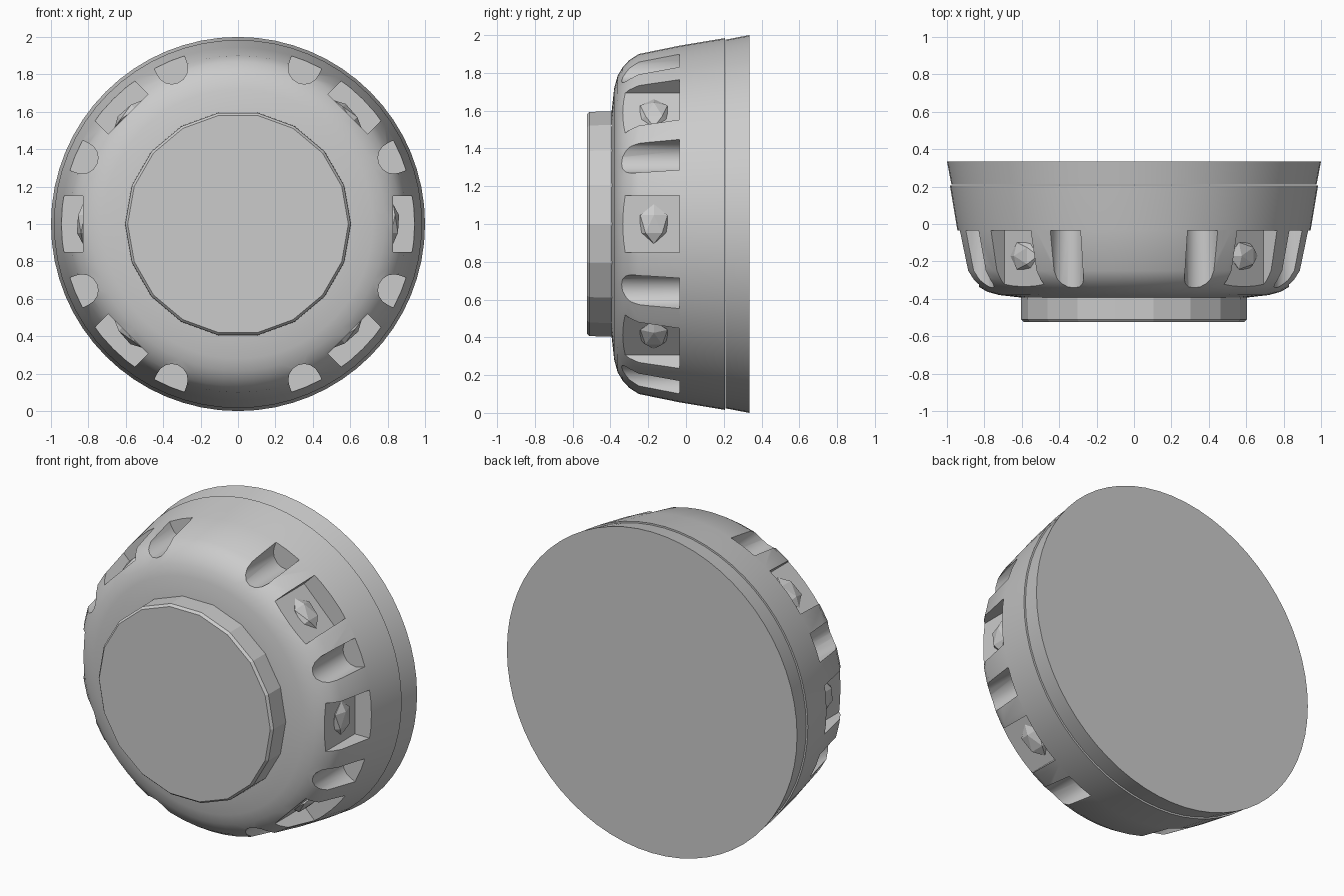
import bpy, bmesh
from math import sin, cos, pi, radians
from mathutils import Matrix, Vector

if "Cube" in bpy.data.objects:
    bpy.data.objects.remove(bpy.data.objects["Cube"])


def new_object(name, bm):
    bmesh.ops.recalc_face_normals(bm, faces=bm.faces)
    mesh = bpy.data.meshes.new(name)
    bm.to_mesh(mesh)
    bm.free()
    ob = bpy.data.objects.new(name, mesh)
    bpy.context.collection.objects.link(ob)
    return ob


def lathe(name, profile, sides):
    """Closed solid turned around the y axis at z = 1; profile is (radius, y)."""
    bm = bmesh.new()
    rings = [[bm.verts.new((r * cos(2 * pi * i / sides), y, 1 + r * sin(2 * pi * i / sides)))
              for i in range(sides)] for r, y in profile]
    for a, b in zip(rings, rings[1:]):
        for i in range(sides):
            j = (i + 1) % sides
            bm.faces.new((a[i], a[j], b[j], b[i]))
    bm.faces.new(rings[0])
    bm.faces.new(rings[-1])
    return new_object(name, bm)


def place(deg):
    """Turns local +x into the radial direction at the given angle."""
    return Matrix.Translation((0, 0, 1)) @ Matrix.Rotation(-radians(deg), 4, 'Y')


def add_prism(bm, outline, y0, y1, mat):
    a = [bm.verts.new(mat @ Vector((x, y0, z))) for x, z in outline]
    b = [bm.verts.new(mat @ Vector((x, y1, z))) for x, z in outline]
    n = len(a)
    bm.faces.new(a)
    bm.faces.new(b[::-1])
    for i in range(n):
        j = (i + 1) % n
        bm.faces.new((a[i], b[i], b[j], a[j]))


def smooth(ob, deg=25):
    bpy.ops.object.select_all(action='DESELECT')
    ob.select_set(True)
    bpy.context.view_layer.objects.active = ob
    bpy.ops.object.shade_smooth_by_angle(angle=radians(deg))


WIDE = (0, 45, 135, 180, 225, 315)
NARROW = (23, 67, 113, 157, 203, 247, 293, 337)

# Bowl-shaped housing
housing = lathe("housing", [(0.984, 0.206), (0.945, -0.03), (0.9, -0.25), (0.868, -0.30),
                            (0.83, -0.335), (0.785, -0.362), (0.72, -0.38), (0.56, -0.398)], 64)

# Wide windows and narrow rounded grooves cut into the rim
bm = bmesh.new()
for d in WIDE:
    add_prism(bm, [(0.83, -0.15), (1.2, -0.15), (1.2, 0.15), (0.83, 0.15)], -0.6, -0.035, place(d))
groove = [(0.905 - 0.085 * sin(pi * i / 8), -0.085 * cos(pi * i / 8)) for i in range(9)]
groove = [(1.2, -0.105)] + groove + [(1.2, 0.105)]
for d in NARROW:
    add_prism(bm, groove, -0.6, -0.035, place(d))
cutter = new_object("slot_cutter", bm)
cutter.hide_render = True
cutter.hide_viewport = False

mod = housing.modifiers.new("slots", 'BOOLEAN')
mod.operation = 'DIFFERENCE'
mod.solver = 'EXACT'
mod.object = cutter
bpy.context.view_layer.objects.active = housing
housing.select_set(True)
bpy.ops.object.modifier_apply(modifier=mod.name)
bpy.data.objects.remove(cutter)
smooth(housing)

# Faceted studs on the floors of the wide windows
bm = bmesh.new()
for d in WIDE:
    m = place(d) @ Matrix.Translation((0.83, -0.17, 0)) @ Matrix.Diagonal((0.035, 0.085, 0.105, 1))
    bmesh.ops.create_icosphere(bm, subdivisions=1, radius=1, matrix=m)
new_object("window_studs", bm)

# Back plate ring
back = lathe("back_plate", [(0.976, 0.21), (1.0, 0.335)], 64)
smooth(back)

# Raised front cap
lathe("front_cap", [(0.605, -0.37), (0.603, -0.51), (0.59, -0.525)], 18)
